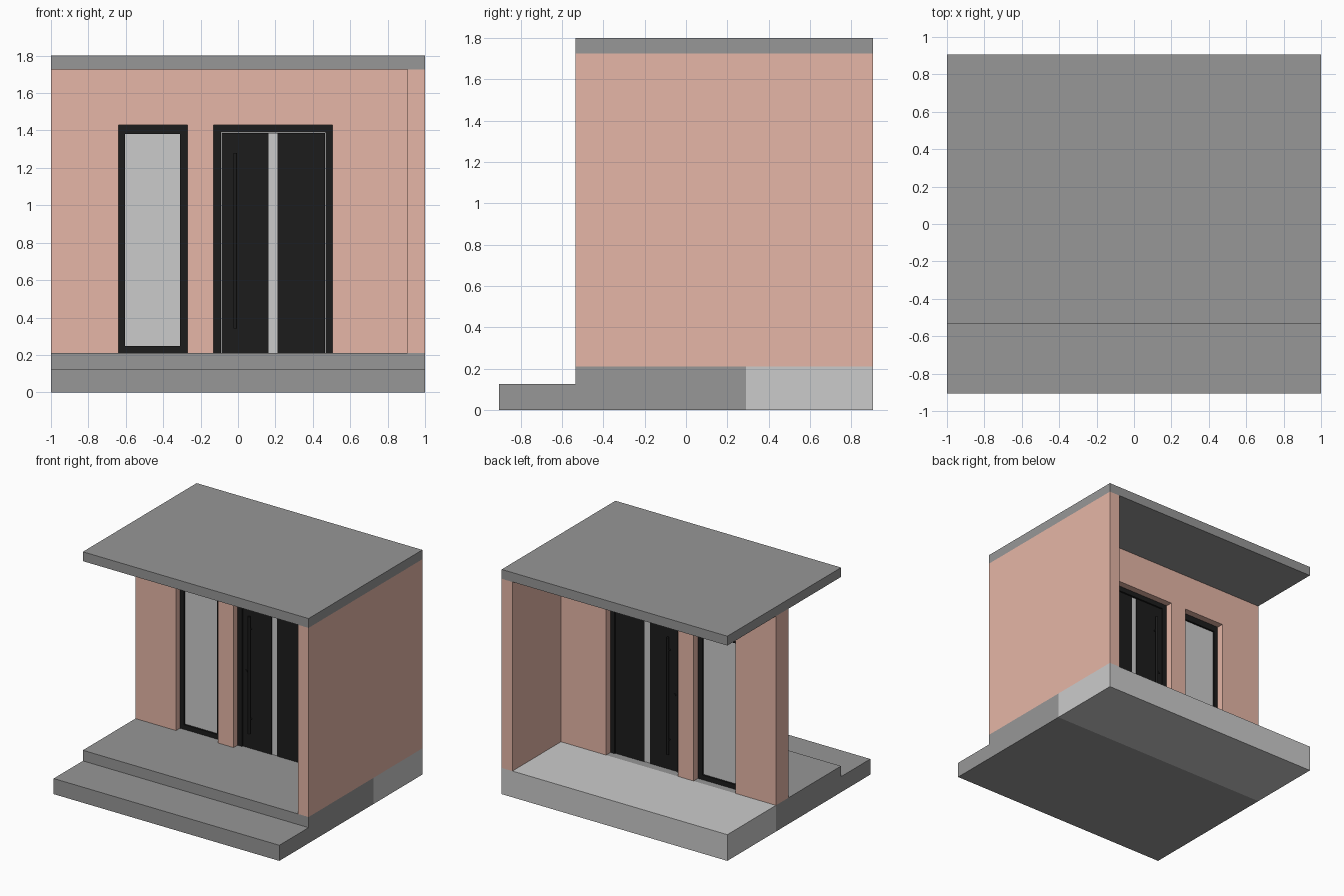
import bpy, bmesh
from mathutils import Vector

if "Cube" in bpy.data.objects:
    bpy.data.objects.remove(bpy.data.objects["Cube"])


def material(name, rgb):
    m = bpy.data.materials.new(name)
    m.diffuse_color = (*rgb, 1)
    m.use_nodes = True
    m.node_tree.nodes["Principled BSDF"].inputs["Base Color"].default_value = m.diffuse_color
    return m


CONCRETE = material("dark_concrete", (0.31, 0.31, 0.31))
BRICK = material("clay_wall", (0.79, 0.47, 0.385))
BLACK = material("black_metal", (0.012, 0.012, 0.012))


def finish(bm, name, mat):
    bmesh.ops.recalc_face_normals(bm, faces=bm.faces)
    mesh = bpy.data.meshes.new(name)
    bm.to_mesh(mesh)
    bm.free()
    ob = bpy.data.objects.new(name, mesh)
    bpy.context.collection.objects.link(ob)
    if mat:
        mesh.materials.append(mat)
    return ob


def prism(name, points, axis, lo, hi, mat=None, faces=None):
    """Extrude a profile: axis 'y' takes (x, z) points, axis 'x' takes (y, z)."""
    bm = bmesh.new()
    place = (lambda a, b: (a, lo, b)) if axis == 'y' else (lambda a, b: (lo, a, b))
    vs = [bm.verts.new(place(a, b)) for a, b in points]
    for f in faces or [range(len(vs))]:
        bm.faces.new([vs[i] for i in f])
    ext = bmesh.ops.extrude_face_region(bm, geom=bm.faces[:])
    move = Vector((0, hi - lo, 0)) if axis == 'y' else Vector((hi - lo, 0, 0))
    bmesh.ops.translate(bm, vec=move, verts=[g for g in ext['geom'] if isinstance(g, bmesh.types.BMVert)])
    return finish(bm, name, mat)


def rect(a0, a1, b0, b1):
    return [(a0, b0), (a1, b0), (a1, b1), (a0, b1)]


def box(name, x, y, z, mat=None):
    return prism(name, rect(*x, *z), 'y', *y, mat)


def rod(name, radius, start, end, mat, sides=16):
    a, b = Vector(start), Vector(end)
    bm = bmesh.new()
    bmesh.ops.create_cone(bm, cap_ends=True, segments=sides, radius1=radius,
                          radius2=radius, depth=(b - a).length)
    ob = finish(bm, name, mat)
    ob.location = (a + b) / 2
    ob.rotation_euler = (b - a).to_track_quat('Z', 'Y').to_euler()
    for p in ob.data.polygons:
        p.use_smooth = len(p.vertices) == 4


FLOOR, HEAD, TOP = 0.21, 1.43, 1.725
WALL_Y = (0.13, 0.29)
FRAME_Y = (0.18, 0.235)

# Stepped porch, interior floor slab and flat roof
prism("porch_steps", [(-0.905, 0), (WALL_Y[1], 0), (WALL_Y[1], FLOOR), (-0.535, FLOOR),
                      (-0.535, 0.125), (-0.905, 0.125)], 'x', -1, 1, CONCRETE)
box("interior_floor", (-1, 1), (WALL_Y[1], 0.905), (0, FLOOR))
box("roof_slab", (-1, 1), (-0.535, 0.905), (TOP, 1.8), CONCRETE)

# Side wall and entrance wall with two floor-length openings
box("side_wall", (0.905, 1), (-0.535, 0.905), (FLOOR, TOP), BRICK)
outline = [(-1, TOP), (-1, FLOOR)]
for left, right in ((-0.64, -0.27), (-0.13, 0.505)):
    outline += [(left, FLOOR), (left, HEAD), (right, HEAD), (right, FLOOR)]
outline += [(0.905, FLOOR), (0.905, TOP)]
prism("entrance_wall", outline, 'y', *WALL_Y, BRICK)

# Side window
prism("window_frame", rect(-0.64, -0.27, FLOOR, HEAD) + rect(-0.605, -0.31, 0.247, 1.38),
      'y', *FRAME_Y, BLACK, [(i, (i + 1) % 4, 4 + (i + 1) % 4, 4 + i) for i in range(4)])
box("window_glass", (-0.605, -0.31), (0.195, 0.22), (0.247, 1.38))

# Door: frame, two panels either side of a glazed strip
prism("door_frame", [(-0.13, FLOOR), (-0.09, FLOOR), (-0.09, 1.39), (0.468, 1.39),
                     (0.468, FLOOR), (0.505, FLOOR), (0.505, HEAD), (-0.13, HEAD)],
      'y', *FRAME_Y, BLACK)
box("door_panel_left", (-0.088, 0.163), (0.19, 0.226), (FLOOR, 1.387), BLACK)
box("door_panel_right", (0.211, 0.466), (0.19, 0.226), (FLOOR, 1.387), BLACK)
box("door_glass", (0.163, 0.211), (0.195, 0.221), (FLOOR, 1.387))

# Pull bars with stand-offs and a lock on both faces
for side, face, out in (("front", 0.191, -1), ("back", 0.225, 1)):
    bar_y = face + out * 0.03
    rod(side + "_pull_bar", 0.01, (-0.015, bar_y, 0.34), (-0.015, bar_y, 1.28), BLACK)
    for i, z in enumerate((0.45, 1.17)):
        rod(f"{side}_bar_mount_{i}", 0.006, (-0.015, face, z), (-0.015, bar_y, z), BLACK, 12)
    rod(side + "_lock", 0.01, (-0.06, face, 0.82), (-0.06, face + out * 0.008, 0.82), BLACK)
